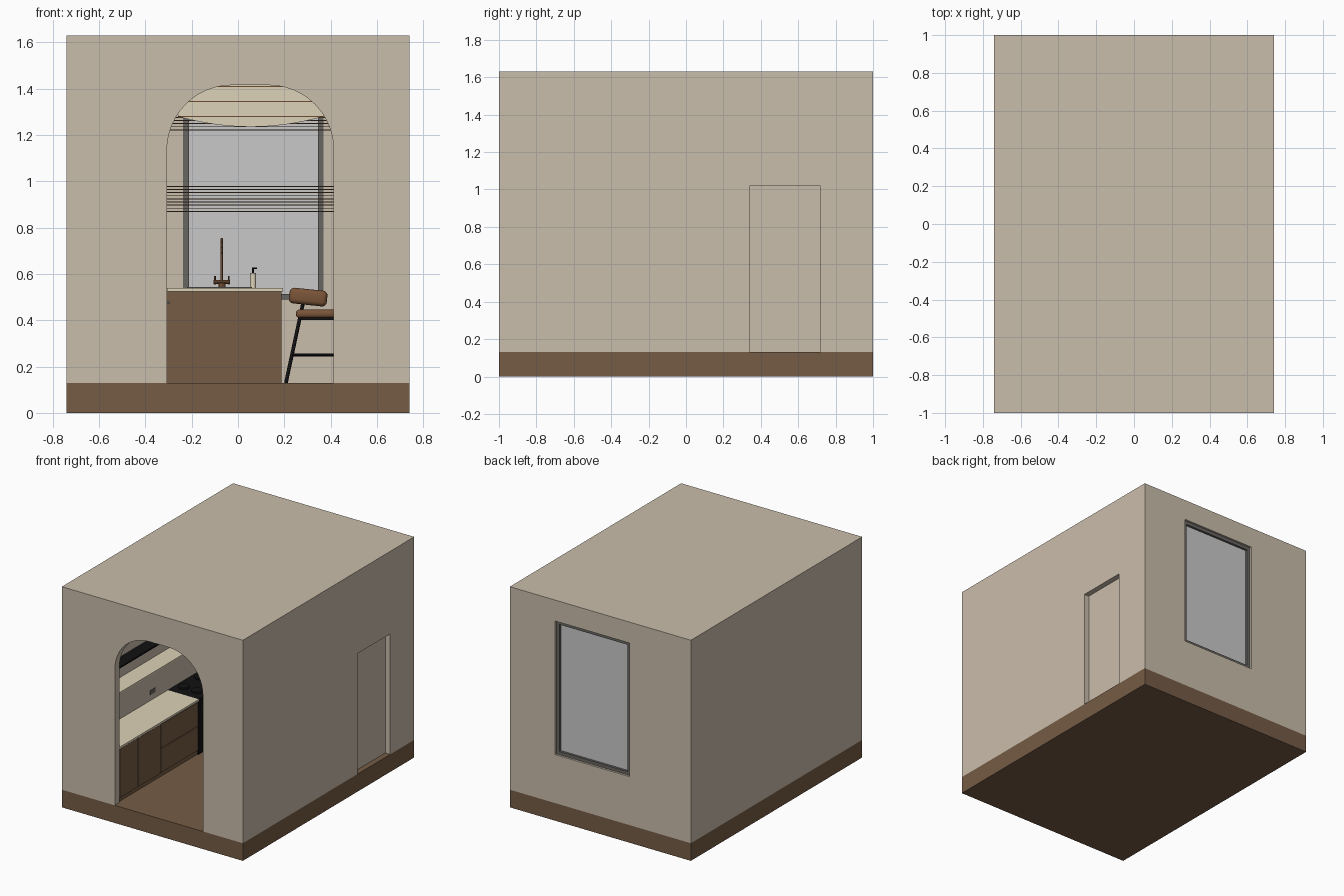
import bpy, bmesh, math
from mathutils import Vector

if "Cube" in bpy.data.objects:
    bpy.data.objects.remove(bpy.data.objects["Cube"], do_unlink=True)


def material(name, r, g, b):
    lin = [(c / 255 / 12.92) if c < 11 else ((c / 255 + 0.055) / 1.055) ** 2.4 for c in (r, g, b)]
    m = bpy.data.materials.new(name)
    m.use_nodes = True
    m.diffuse_color = (*lin, 1)
    m.node_tree.nodes["Principled BSDF"].inputs["Base Color"].default_value = (*lin, 1)
    return m


plaster = material("beige plaster", 202, 189, 171)
wood = material("brown wood", 118, 92, 70)
cream = material("cream stone", 222, 210, 184)
frame_grey = material("dark grey frame", 104, 102, 98)
glass = material("pale grey glass", 201, 201, 201)
black = material("black metal", 18, 18, 18)
leather = material("tan leather", 122, 84, 56)
bronze = material("bronze", 112, 76, 50)


def finish(name, bm, mat, smooth=False):
    bmesh.ops.recalc_face_normals(bm, faces=bm.faces)
    me = bpy.data.meshes.new(name)
    bm.to_mesh(me)
    bm.free()
    ob = bpy.data.objects.new(name, me)
    bpy.context.collection.objects.link(ob)
    me.materials.append(mat)
    if smooth:
        bpy.ops.object.select_all(action="DESELECT")
        ob.select_set(True)
        bpy.context.view_layer.objects.active = ob
        bpy.ops.object.shade_smooth_by_angle()
    return ob


def box(name, x, y, z, mat, bevel=0.0):
    """Box from (min, max) ranges."""
    bm = bmesh.new()
    bmesh.ops.create_cube(bm, size=1)
    for v in bm.verts:
        v.co = [r[0] + (c + 0.5) * (r[1] - r[0]) for c, r in zip(v.co, (x, y, z))]
    if bevel:
        bmesh.ops.bevel(bm, geom=bm.edges[:], offset=bevel, segments=4, profile=0.5, affect="EDGES")
    return finish(name, bm, mat, bevel > 0)


def prism(name, outline, y0, y1, mat):
    """Outline in x and z, extruded along y."""
    bm = bmesh.new()
    face = bm.faces.new([bm.verts.new((x, y0, z)) for x, z in outline])
    new = bmesh.ops.extrude_face_region(bm, geom=[face])["geom"]
    bmesh.ops.translate(bm, vec=(0, y1 - y0, 0), verts=[v for v in new if isinstance(v, bmesh.types.BMVert)])
    return finish(name, bm, mat)


def rod(name, a, b, radius, mat, sides=12):
    a, b = Vector(a), Vector(b)
    bm = bmesh.new()
    bmesh.ops.create_cone(bm, cap_ends=True, segments=sides, radius1=radius, radius2=radius, depth=(b - a).length)
    turn = (b - a).to_track_quat("Z", "Y").to_matrix()
    for v in bm.verts:
        v.co = turn @ v.co + (a + b) / 2
    return finish(name, bm, mat, True)


FLOOR, ROOF = 0.13, 1.63
X, T = 0.74, 0.05
IN = X - T

# Floor slab and shell with arch, window and door recess cut out
box("floor_slab", (-X, X), (-1, 1), (0, FLOOR), wood)
shell = box("walls_and_ceiling", (-X, X), (-1, 1), (FLOOR, ROOF), plaster)
L, R, TOP, RAD = -0.307, 0.413, 1.415, 0.28
arch = [(L, 0.05)]
for cx, start in ((L + RAD, math.pi), (R - RAD, math.pi / 2)):
    for i in range(13):
        t = start - i * math.pi / 24
        arch.append((cx + RAD * math.cos(t), TOP - RAD + RAD * math.sin(t)))
arch.append((R, 0.05))
WX, WZ = (-0.237, 0.37), (0.488, 1.475)
cutters = [
    box("room_cutter", (-IN, IN), (-0.945, 0.945), (0.06, ROOF - T), plaster),
    prism("arch_cutter", arch, -1.1, -0.9, plaster),
    box("window_cutter", WX, (0.9, 1.1), WZ, plaster),
    box("door_cutter", (0.70, 0.8), (0.34, 0.72), (0.05, 1.02), plaster),
]
for c in cutters:
    c.hide_render = True
    mod = shell.modifiers.new(c.name, "BOOLEAN")
    mod.object, mod.operation, mod.solver = c, "DIFFERENCE", "EXACT"
baked = bpy.data.meshes.new_from_object(shell.evaluated_get(bpy.context.evaluated_depsgraph_get()))
shell.modifiers.clear()
shell.data = baked
for c in cutters:
    bpy.data.objects.remove(c, do_unlink=True)

# Window: frame bars and pane
B = 0.025
for i, x in enumerate((WX[0], WX[1] - B)):
    box(f"window_jamb_{i + 1}", (x, x + B), (0.945, 0.985), WZ, frame_grey)
for i, z in enumerate((WZ[0], WZ[1] - B)):
    box(f"window_rail_{i + 1}", (WX[0] + B, WX[1] - B), (0.945, 0.985), (z, z + B), frame_grey)
box("window_pane", (WX[0] + B, WX[1] - B), (0.962, 0.968), (WZ[0] + B, WZ[1] - B), glass)

# Fabric shade with a sagging hem and horizontal ribs
hem = [(-0.26 + 0.63 * i / 16, 1.235 + 0.045 * (i / 8 - 1) ** 2) for i in range(17)]
prism("window_shade", hem + [(0.37, 1.5), (-0.26, 1.5)], 0.85, 0.88, cream)
for i, z in enumerate((1.28, 1.345, 1.41)):
    box(f"shade_rib_{i + 1}", (-0.26, 0.37), (0.845, 0.85), (z - 0.002, z + 0.002), bronze)

# Two bands of thin wooden slats
for band, low, count in (("lower", 0.87, 9), ("upper", 1.222, 5)):
    for i in range(count):
        z = low + i * 0.0135
        box(f"{band}_slat_{i + 1}", (-IN, IN), (0.9, 0.92), (z - 0.002, z + 0.002), wood)

# Left cabinet run with drawers and worktop
FACE = -0.318
box("left_cabinets", (-IN, FACE), (-0.945, -0.02), (FLOOR, 0.525), wood)
for i, (a, b) in enumerate(((-0.94, -0.72), (-0.72, -0.46))):
    box(f"cabinet_door_{i + 1}", (FACE, FACE + 0.008), (a + 0.004, b - 0.004), (0.16, 0.52), wood)
for i, (a, b) in enumerate(((0.16, 0.34), (0.34, 0.52))):
    box(f"cabinet_drawer_{i + 1}", (FACE, FACE + 0.008), (-0.456, -0.024), (a + 0.003, b - 0.003), wood)
box("left_worktop", (-IN, -0.305), (-0.945, -0.02), (0.525, 0.54), cream)

# Range with oven handle and burners
box("range_body", (-IN, -0.31), (-0.018, 0.37), (FLOOR, 0.538), black)
box("oven_handle", (-0.31, -0.295), (0.03, 0.32), (0.47, 0.48), frame_grey)
for i in range(2):
    for j in range(2):
        x, y = -0.5 + 0.11 * i, 0.08 + 0.19 * j
        rod(f"burner_{2 * i + j + 1}", (x, y, 0.538), (x, y, 0.55), 0.04, black, 16)

# Backsplash with ledge, outlet and high shelf
box("backsplash", (-IN, -0.56), (-0.945, 0.945), (0.54, 0.73), plaster)
box("backsplash_ledge", (-IN, -0.555), (-0.945, 0.945), (0.73, 0.74), cream)
box("wall_outlet", (-0.56, -0.555), (-0.23, -0.17), (0.585, 0.615), frame_grey)
box("high_shelf", (-IN, -0.6), (-0.945, 0.9), (0.88, 0.892), black)

# Back cabinet run with worktop, under the window
box("back_cabinets", (-IN, 0.188), (0.55, 0.945), (0.155, 0.525), wood)
box("back_plinth", (-IN, 0.188), (0.555, 0.945), (FLOOR, 0.155), wood)
box("corner_cabinet", (-IN, -0.31), (0.372, 0.55), (FLOOR, 0.525), wood)
box("corner_worktop", (-IN, -0.305), (0.372, 0.54), (0.525, 0.54), cream)
box("back_worktop", (-IN, 0.195), (0.54, 0.945), (0.525, 0.54), cream)
box("sink_basin", (-0.22, 0.06), (0.6, 0.76), (0.54, 0.544), frame_grey)

# Tap with arched spout
rod("tap_base", (-0.07, 0.82, 0.54), (-0.07, 0.82, 0.56), 0.015, bronze)
rod("tap_bridge", (-0.105, 0.82, 0.565), (-0.035, 0.82, 0.565), 0.008, bronze)
for i, x in enumerate((-0.1, -0.04)):
    rod(f"tap_handle_{i + 1}", (x, 0.82, 0.555), (x, 0.82, 0.59), 0.004, bronze)
spout = [(0.82, 0.56)] + [(0.76 + 0.06 * math.cos(i * math.pi / 8), 0.69 + 0.06 * math.sin(i * math.pi / 8)) for i in range(9)]
for i, (a, b) in enumerate(zip(spout, spout[1:])):
    rod(f"tap_spout_{i + 1}", (-0.07, *a), (-0.07, *b), 0.006, bronze)

# Soap bottle
rod("soap_bottle", (0.065, 0.82, 0.54), (0.065, 0.82, 0.603), 0.013, cream, 16)
rod("soap_pump", (0.065, 0.82, 0.6), (0.065, 0.82, 0.627), 0.004, black)
rod("soap_nozzle", (0.063, 0.82, 0.625), (0.083, 0.82, 0.625), 0.003, black)

# Bar chair: splayed legs, rungs, seat and padded back
CX, CY = 0.39, 0.0
for sx in (-1, 1):
    for sy in (-1, 1):
        top = (CX + sx * 0.11, CY + sy * 0.08, 0.47 if sx < 0 else 0.41)
        rod(f"chair_leg_{sx + 2}_{sy + 2}", (CX + sx * 0.183, CY + sy * 0.11, FLOOR), top, 0.008, black)
for s in (-1, 1):
    rod(f"chair_side_rung_{s + 2}", (CX - 0.155, CY + s * 0.1, 0.25), (CX + 0.155, CY + s * 0.1, 0.25), 0.006, black)
    rod(f"chair_cross_rung_{s + 2}", (CX + s * 0.155, CY - 0.1, 0.25), (CX + s * 0.155, CY + 0.1, 0.25), 0.006, black)
box("chair_seat_frame", (CX - 0.12, CX + 0.13), (CY - 0.1, CY + 0.1), (0.4, 0.412), black)
box("chair_seat", (CX - 0.14, CX + 0.14), (CY - 0.11, CY + 0.11), (0.41, 0.446), leather, 0.015)
back = box("chair_back", (-0.082, 0.082), (-0.12, 0.12), (-0.034, 0.034), leather, 0.02)
back.location = (0.303, CY, 0.5)
back.rotation_euler = (0, math.radians(6), 0)
